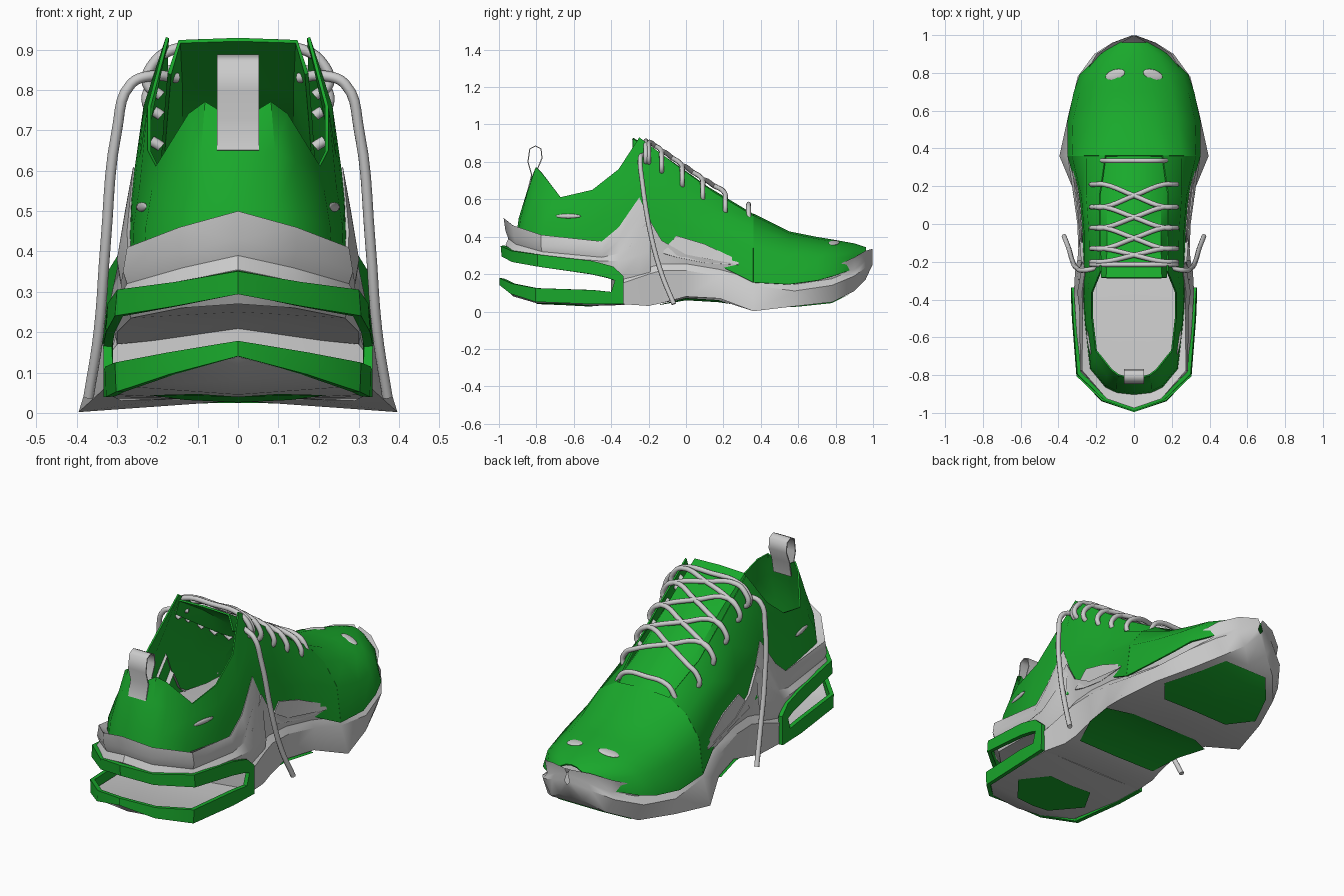
import bpy, bmesh, math

green = bpy.data.materials.new("green")
green.diffuse_color = (0.01, 0.40, 0.025, 1)


def finish(ob, mat=None, angle=35):
    if mat:
        ob.data.materials.append(mat)
    bpy.ops.object.select_all(action='DESELECT')
    ob.select_set(True)
    bpy.context.view_layer.objects.active = ob
    bpy.ops.object.convert(target='MESH')
    bpy.ops.object.shade_smooth_by_angle(angle=math.radians(angle))
    return ob


def skin(name, rows, mat=None, thick=0.0, mirror=True, angle=35):
    """Quad surface through rows of (x, y, z) points, mirrored over x."""
    bm = bmesh.new()
    vs = [[bm.verts.new(p) for p in r] for r in rows]
    for a, b in zip(vs, vs[1:]):
        for i in range(len(a) - 1):
            bm.faces.new((a[i], a[i + 1], b[i + 1], b[i]))
    bmesh.ops.remove_doubles(bm, verts=bm.verts, dist=0.0005)
    bmesh.ops.recalc_face_normals(bm, faces=bm.faces)
    me = bpy.data.meshes.new(name)
    bm.to_mesh(me)
    bm.free()
    ob = bpy.data.objects.new(name, me)
    bpy.context.collection.objects.link(ob)
    if mirror:
        ob.modifiers.new("mirror", 'MIRROR').use_clip = True
    if thick:
        s = ob.modifiers.new("solid", 'SOLIDIFY')
        s.thickness, s.offset = thick, 0
    return finish(ob, mat, angle)


def slices(data):
    """Rows from (y, [(x, z), ...]) cross-sections."""
    return [[(x, y, z) for x, z in pts] for y, pts in data]


def plates(data):
    """Flat rows from (y, centre z, half width, edge z)."""
    return [[(0, y, zc), (x, y, ze)] for y, zc, x, ze in data]


def tube(name, pts, r, mat=None):
    cu = bpy.data.curves.new(name, 'CURVE')
    cu.dimensions = '3D'
    cu.bevel_depth, cu.bevel_resolution, cu.resolution_u = r, 2, 5
    cu.use_fill_caps = True
    sp = cu.splines.new('BEZIER')
    sp.bezier_points.add(len(pts) - 1)
    for b, p in zip(sp.bezier_points, pts):
        b.co = p
        b.handle_left_type = b.handle_right_type = 'AUTO'
    ob = bpy.data.objects.new(name, cu)
    bpy.context.collection.objects.link(ob)
    return finish(ob, mat, 60)


def pebble(name, loc, scale, rot):
    bpy.ops.mesh.primitive_uv_sphere_add(segments=12, ring_count=6, location=loc, rotation=rot)
    ob = bpy.context.object
    ob.name, ob.scale = name, scale
    finish(ob, None, 60)


# Upper: heel, collar and eyestay walls
heel = [
    [(0, -.91, .36), (0, -.89, .5), (0, -.85, .63), (0, -.82, .72)],
    [(.09, -.90, .36), (.09, -.88, .5), (.09, -.84, .65), (.08, -.80, .77)],
    [(.15, -.87, .36), (.15, -.85, .49), (.14, -.80, .62), (.12, -.77, .74)],
    [(.23, -.77, .35), (.225, -.76, .46), (.21, -.72, .55), (.2, -.67, .61)]]
throat = [(.348, .155), (.325, .34), (.25, .45), (.15, .51)]
sides = slices([
    (-.5, [(.26, .33), (.255, .46), (.24, .56), (.22, .65)]),
    (-.36, [(.27, .33), (.26, .5), (.24, .63), (.22, .76)]),
    (-.25, [(.27, .33), (.26, .55), (.23, .76), (.175, .93)]),
    (-.05, [(.27, .3), (.26, .47), (.235, .65), (.18, .78)]),
    (.15, [(.29, .26), (.275, .42), (.25, .54), (.18, .635)]),
    (.36, throat)])
skin("upper_quarters", heel + sides, green, .008)

# Upper: toe box, joining the quarters at the throat
skin("toe_box", slices([
    (.36, throat + [(0, .52)]),
    (.55, [(.347, .145), (.32, .29), (.23, .375), (.11, .415), (0, .425)]),
    (.7, [(.315, .165), (.285, .28), (.2, .35), (.1, .385), (0, .395)]),
    (.79, [(.284, .19), (.255, .285), (.175, .343), (.085, .37), (0, .38)]),
    (.9, [(.17, .23), (.17, .29), (.125, .325), (.06, .35), (0, .36)]),
    (.96, [(.06, .24), (.08, .29), (.06, .32), (.03, .335), (0, .34)])]), green, .008, angle=50)

# Tongue and insole
skin("tongue", slices([
    (-.285, [(0, .925), (.145, .92), (.17, .84)]),
    (-.1, [(0, .815), (.14, .805), (.18, .72)]),
    (.12, [(0, .66), (.14, .645), (.19, .58)]),
    (.37, [(0, .51), (.12, .495), (.2, .44)])]), green, .01)
skin("insole", plates([(-.86, .42, .08, .42), (-.76, .41, .2, .41), (-.3, .37, .25, .37),
                       (.1, .3, .26, .3), (.5, .24, .31, .24), (.85, .25, .2, .25)]))

# Midsole: heel cup with raised rear lip and side peak
cup = [
    [(0, -.8, .27), (0, -.93, .27), (0, -.965, .355), (0, -.95, .39),
     (0, -.965, .43), (0, -.975, .5), (0, -.9, .43)],
    [(.0, -.75, .26), (.14, -.88, .26), (.145, -.925, .325), (.135, -.91, .36),
     (.145, -.92, .4), (.145, -.925, .46), (.13, -.86, .41)],
    [(0, -.7, .25), (.265, -.75, .235), (.29, -.78, .295), (.275, -.77, .32),
     (.285, -.775, .35), (.275, -.775, .41), (.21, -.75, .38)]]
cup += slices([
    (-.45, [(0, .22), (.3, .2), (.312, .27), (.285, .29), (.29, .32), (.272, .375), (.25, .36)]),
    (-.36, [(0, .2), (.3, .17), (.318, .27), (.29, .31), (.3, .38), (.275, .45), (.25, .43)]),
    (-.25, [(0, .18), (.29, .17), (.312, .3), (.295, .38), (.28, .5), (.26, .61), (.24, .58)]),
    (-.19, [(0, .17), (.285, .17), (.3, .26), (.29, .33), (.282, .42), (.27, .48), (.25, .46)])])
skin("midsole_heel_cup", cup)

# Midsole forefoot: y, centre z, then (x, z) of bottom edge, bulge and top edge
body = []
for y, zc, xb, zb, xw, zw, xt, zt in (
        (-.40, .05, 0, .05, 0, .15, 0, .26), (-.345, .04, .31, .04, .315, .15, .3, .28),
        (-.2, .035, .29, .03, .3, .2, .28, .5), (-.13, .045, .28, .045, .295, .22, .285, .38),
        (0, .07, .28, .08, .3, .22, .295, .305), (.18, .06, .32, .07, .325, .19, .315, .27),
        (.36, .03, .395, .002, .352, .14, .33, .24), (.58, .035, .345, .028, .347, .11, .315, .2),
        (.78, .06, .265, .05, .298, .14, .268, .235), (.9, .11, .16, .11, .21, .19, .198, .29),
        (.96, .17, .07, .17, .115, .235, .11, .325), (.997, .25, 0, .25, .015, .27, .015, .335)):
    body.append([(x, y, z) for x, z in (
        (0, zc), (xb, zb), (xw, zw), (max(min(xw, xt) - .012, 0), zw + .035), (xt, zt),
        (max(xt - .045, 0), zt - .025))])  # groove sits just above the bulge
skin("midsole_forefoot", body)

# Lower heel plate, bowed up at the rear
skin("heel_plate", plates([(-.975, .145, .015, .143), (-.92, .09, .16, .105),
                           (-.8, .055, .275, .075), (-.5, .04, .305, .055),
                           (-.33, .045, .305, .05)]), None, .02)

# Green U-shaped heel frame, looping from upper arm to lower arm
frame = [((0, -.98, .352), (0, -.975, .295)), ((.15, -.925, .325), (.15, -.92, .265)),
         ((.29, -.79, .305), (.295, -.79, .24)), ((.312, -.5, .27), (.316, -.51, .2)),
         ((.316, -.39, .24), (.32, -.42, .18)), ((.32, -.335, .19), (.323, -.38, .165)),
         ((.322, -.335, .04), (.322, -.4, .105)), ((.316, -.5, .04), (.318, -.5, .115)),
         ((.292, -.8, .052), (.295, -.8, .125)), ((.165, -.93, .095), (.165, -.925, .15)),
         ((0, -.985, .14), (0, -.985, .178))]
skin("heel_frame", frame, green, .022)

# Green outsole pads
skin("arch_pad", plates([(-.14, .035, .24, .038), (0, .06, .29, .072),
                         (.17, .05, .325, .062), (.24, .04, .2, .04)]), green)
skin("forefoot_pad", plates([(.48, .025, .2, .022), (.6, .03, .3, .026),
                             (.78, .053, .22, .045), (.88, .095, .13, .095)]), green)
skin("heel_pad", plates([(-.8, .04, .1, .047), (-.65, .034, .22, .044),
                         (-.5, .026, .13, .032)]), green)

# Details on both sides
for s, tag in ((1, "right"), (-1, "left")):
    skin("side_window_" + tag, [[(s * x, y, a), (s * (x - .012), y, b)] for x, y, a, b in (
        (.288, -.12, .31, .33), (.286, -.05, .29, .405), (.298, .1, .26, .36), (.325, .28, .25, .275))],
        None, .006, False)
    pebble("toe_vent_" + tag, (s * .1, .79, .367), (.055, .028, .008), (-.15, s * .2, s * -.3))
    pebble("heel_patch_" + tag, (s * .238, -.63, .51), (.008, .07, .012), (0, 0, s * -.18))
    # Loose lace end
    tube("lace_end_" + tag, [(s * x, y, z) for x, y, z in (
        (.15, -.2, .83), (.215, -.235, .835), (.265, -.245, .815), (.3, -.235, .7),
        (.328, -.19, .42), (.345, -.13, .2), (.37, -.065, .04))], .013)


# Laces: bars at both ends, crossing runs between
def top_z(y):
    return .735 - .70 * y + .33 * max(y, 0) ** 2


def lace(name, y0, y1, w=1.0, lift=0.0):
    half = [(.19, -.09), (.225, -.06), (.21, -.01), (.16, .025)]  # eyelet hook
    path = [(-x, 0, dz) for x, dz in half] + [(0, .5, .035)] + [(x, 1, dz) for x, dz in half[::-1]]
    tube(name, [(w * x, y0 + (y1 - y0) * f, top_z(y0 + (y1 - y0) * f) + dz + lift)
                for x, f, dz in path], .013)


lace("lace_bar_front", .335, .335, .75)
lace("lace_bar_top", -.215, -.215, 1, -.01)
rows = [.21, .09, -.02, -.13, -.2]
for i, (a, b) in enumerate(zip(rows, rows[1:])):
    lace(f"lace_{i}_a", a, b)
    lace(f"lace_{i}_b", b, a)

# Heel pull loop
loop = [(-.845, .65), (-.825, .73), (-.845, .8), (-.835, .87), (-.805, .885),
        (-.775, .87), (-.77, .82), (-.795, .76), (-.81, .68)]
skin("pull_loop", [[(0, y, z), (.052, y, z)] for y, z in loop], None, .006, angle=60)
